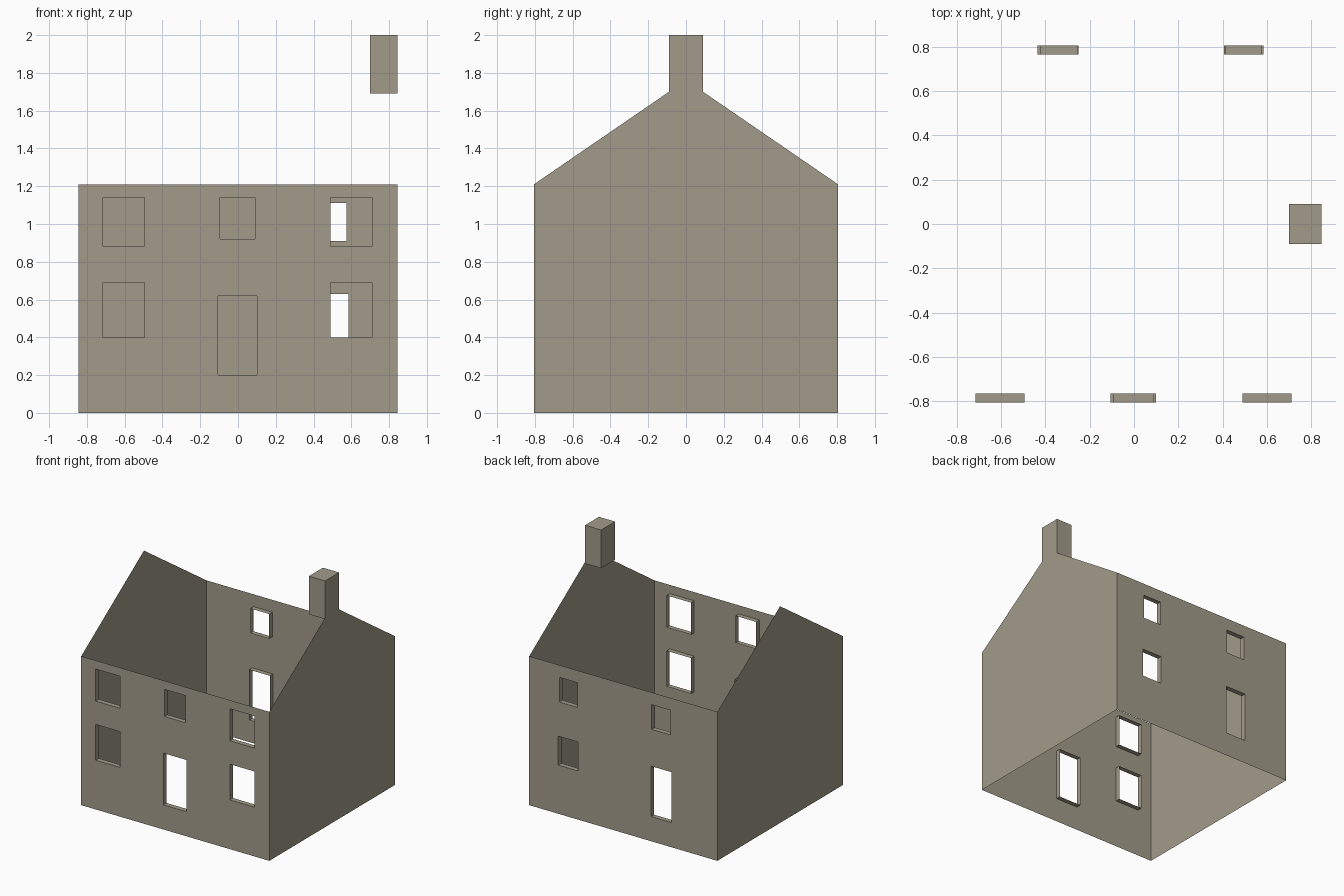
import bpy

if "Cube" in bpy.data.objects:
    bpy.data.objects.remove(bpy.data.objects["Cube"])

W, D, EAVE, APEX = 0.845, 0.805, 1.21, 1.76
REVEAL = 0.04

stone = bpy.data.materials.new("warm_grey_stone")
stone.diffuse_color = (0.36, 0.33, 0.255, 1)
stone.use_nodes = True
stone.node_tree.nodes["Principled BSDF"].inputs["Base Color"].default_value = stone.diffuse_color


def make(name, verts, faces):
    mesh = bpy.data.meshes.new(name)
    mesh.from_pydata(verts, [], faces)
    mesh.materials.append(stone)
    mesh.update()
    obj = bpy.data.objects.new(name, mesh)
    bpy.context.collection.objects.link(obj)
    return obj


def quads(name, polys, flip=False):
    verts, faces = [], []
    for p in polys:
        n = len(verts)
        verts += p[::-1] if flip else p
        faces.append(tuple(range(n, n + len(p))))
    return make(name, verts, faces)


def pierced_wall(name, y, holes):
    """Sheet wall with rectangular openings and short inward reveals."""
    back = y > 0
    xs = sorted({-W, W} | {v for h in holes for v in h[:2]})
    zs = sorted({0, EAVE} | {v for h in holes for v in h[2:]})
    cells = []
    for a, b in zip(xs, xs[1:]):
        for c, d in zip(zs, zs[1:]):
            mx, mz = (a + b) / 2, (c + d) / 2
            if not any(h[0] < mx < h[1] and h[2] < mz < h[3] for h in holes):
                cells.append([(a, y, c), (b, y, c), (b, y, d), (a, y, d)])
    quads(name, cells, back)

    # Reveals around each opening
    yi = y - REVEAL if back else y + REVEAL
    sides = []
    for a, b, c, d in holes:
        ring = [(a, c), (b, c), (b, d), (a, d)]
        for (x0, z0), (x1, z1) in zip(ring, ring[1:] + ring[:1]):
            sides.append([(x0, y, z0), (x1, y, z1), (x1, yi, z1), (x0, yi, z0)])
    quads(name + "_reveals", sides, back)


# Front wall: windows left and right, small window over the door
front = [(-0.095, 0.09, 0.92, 1.14), (-0.105, 0.10, 0.20, 0.62)]
for x0, x1 in ((-0.715, -0.495), (0.49, 0.71)):
    front += [(x0, x1, 0.88, 1.14), (x0, x1, 0.40, 0.69)]
pierced_wall("front_wall", -D, front)

# Back wall: two upper windows, one lower window and a door
pierced_wall("back_wall", D, [
    (0.41, 0.575, 0.91, 1.11), (0.405, 0.585, 0.395, 0.63),
    (-0.425, -0.255, 0.91, 1.11), (-0.435, -0.25, 0.20, 0.61)])

# Gable ends; the right one stops under the chimney stack
CY, CZ = 0.09, 1.70
quads("left_gable", [[(-W, -D, 0), (-W, D, 0), (-W, D, EAVE),
                      (-W, 0, APEX), (-W, -D, EAVE)]], True)
quads("right_gable", [[(W, -D, 0), (W, D, 0), (W, D, EAVE),
                       (W, CY, CZ), (W, -CY, CZ), (W, -D, EAVE)]])

# Chimney stack, open underneath and flush with the right gable
x0, x1, z0, z1 = 0.70, W, 1.69, 2.0
base = [(x0, -CY), (x1, -CY), (x1, CY), (x0, CY)]
verts = [(x, y, z) for z in (z0, z1) for x, y in base]
make("chimney", verts,
     [(i, (i + 1) % 4, (i + 1) % 4 + 4, i + 4) for i in range(4)] + [(4, 5, 6, 7)])
